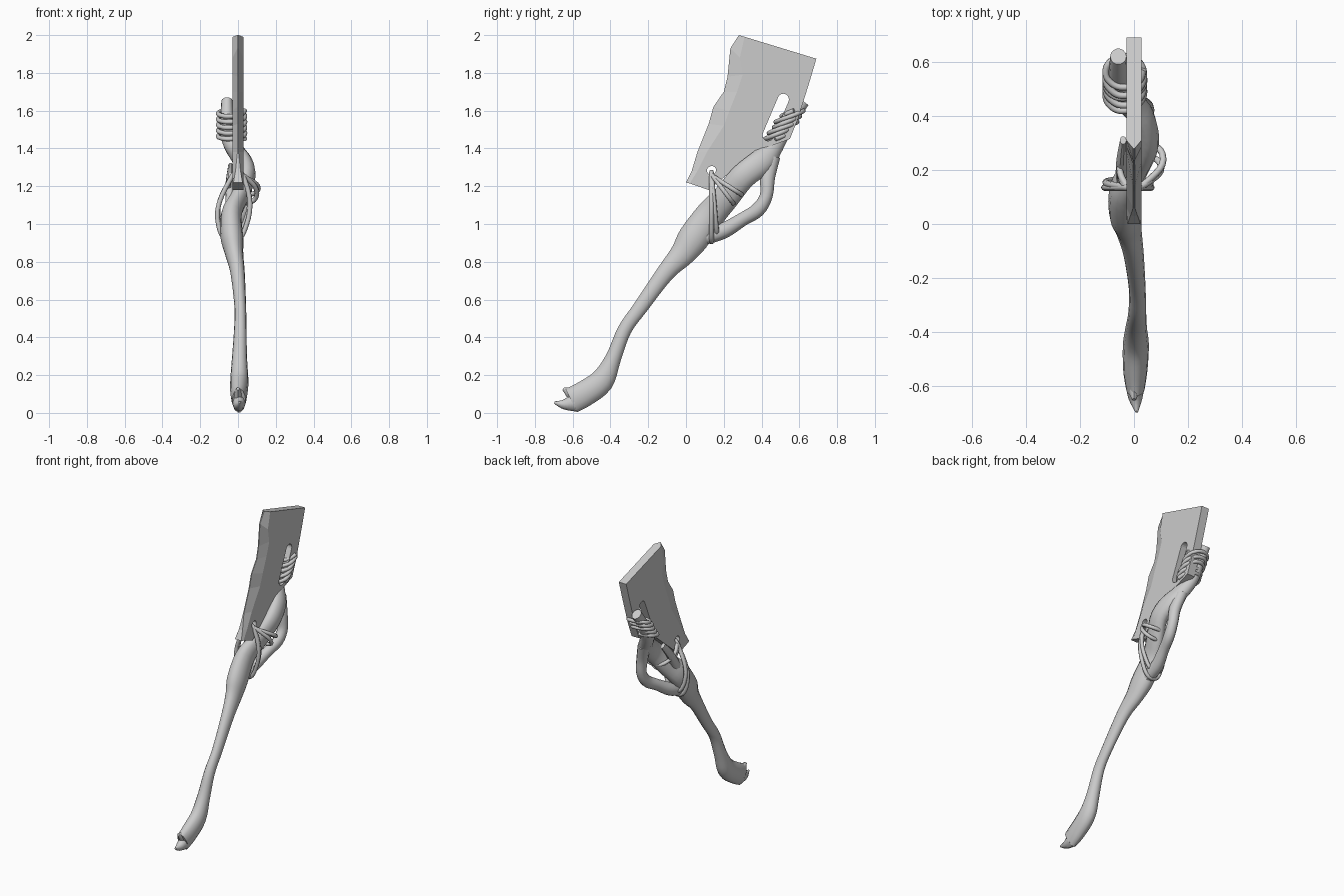
import bpy, bmesh, math
from mathutils import Vector

if "Cube" in bpy.data.objects:
    bpy.data.objects.remove(bpy.data.objects["Cube"])

grey = bpy.data.materials.new("plain_grey")
grey.use_nodes = True
grey.diffuse_color = (0.6, 0.6, 0.6, 1)
grey.node_tree.nodes["Principled BSDF"].inputs["Base Color"].default_value = (0.6, 0.6, 0.6, 1)


def add_object(name, data):
    ob = bpy.data.objects.new(name, data)
    bpy.context.collection.objects.link(ob)
    data.materials.append(grey)
    return ob


def mesh_from(name, bm):
    bmesh.ops.recalc_face_normals(bm, faces=bm.faces)
    me = bpy.data.meshes.new(name)
    bm.to_mesh(me)
    bm.free()
    return add_object(name, me)


def catmull(rows, steps):
    """Smoothly interpolate rows of numbers."""
    out = []
    for i in range(len(rows) - 1):
        a, b, c, d = (rows[min(max(i + k, 0), len(rows) - 1)] for k in (-1, 0, 1, 2))
        for s in range(steps):
            t = s / steps
            out.append([q + t / 2 * (r - p + t * (2*p - 5*q + 4*r - u + t * (3*q - p - 3*r + u)))
                        for p, q, r, u in zip(a, b, c, d)])
    return out + [list(rows[-1])]


def limb(name, rows, sides=14, steps=4):
    """Sweep ellipses along rows of x, y, z, half width in x, half width in profile."""
    rows = catmull(rows, steps)
    bm = bmesh.new()
    rings = []
    for i, (x, y, z, rx, rp) in enumerate(rows):
        p, q = rows[max(i - 1, 0)], rows[min(i + 1, len(rows) - 1)]
        along = Vector((0, q[1] - p[1], q[2] - p[2])).normalized()
        across = Vector((0, -along.z, along.y))
        ring = []
        for k in range(sides):
            a = 2 * math.pi * k / sides
            ring.append(bm.verts.new(Vector((x + rx * math.cos(a), y, z)) + across * rp * math.sin(a)))
        rings.append(ring)
    for r, s in zip(rings, rings[1:]):
        for k in range(sides):
            n = (k + 1) % sides
            bm.faces.new((r[k], r[n], s[n], s[k]))
    bm.faces.new(rings[0])
    bm.faces.new(rings[-1])
    ob = mesh_from(name, bm)
    bpy.ops.object.select_all(action='DESELECT')
    ob.select_set(True)
    bpy.context.view_layer.objects.active = ob
    bpy.ops.object.shade_smooth_by_angle(angle=math.radians(45))
    return ob


def rope(name, points, cyclic):
    cu = bpy.data.curves.new(name, 'CURVE')
    cu.dimensions = '3D'
    cu.bevel_depth = 0.0125
    cu.bevel_resolution = 2
    cu.resolution_u = 6
    cu.use_fill_caps = True
    sp = cu.splines.new('BEZIER')
    sp.bezier_points.add(len(points) - 1)
    for bp, co in zip(sp.bezier_points, points):
        bp.co = co
        bp.handle_left_type = bp.handle_right_type = 'AUTO'
    sp.use_cyclic_u = cyclic
    return add_object(name, cu)


# Wooden handle, from the knobbly foot to the tip lashed behind the blade
limb("handle", [
    (.005, -.608, .065, .035, .07), (.005, -.54, .1, .045, .07), (.007, -.445, .17, .048, .065),
    (.008, -.385, .29, .04, .043), (.012, -.325, .44, .033, .038), (.012, -.24, .56, .031, .04),
    (-.002, -.11, .74, .038, .049), (-.02, -.02, .84, .048, .068), (-.032, .04, .925, .06, .085),
    (-.035, .13, 1.05, .055, .08), (.005, .21, 1.14, .05, .073), (.045, .3, 1.25, .048, .07),
    (.025, .4, 1.33, .05, .07), (-.02, .455, 1.4, .05, .056), (-.052, .5, 1.47, .042, .046),
    (-.058, .55, 1.55, .036, .038), (-.058, .62, 1.65, .03, .036)])

# Broken foot: two splintered points
limb("foot_spike", [(.005, -.59, .055, .036, .05), (.005, -.645, .045, .026, .027),
                    (.01, -.697, .055, .005, .006)], 8)
limb("foot_splinter", [(0, -.6, .1, .03, .04), (0, -.65, .128, .008, .008)], 8, 2)

# Second branch leaving the handle and rejoining it
limb("fork_branch", [
    (-.03, .1, .93, .04, .04), (-.02, .2, .965, .04, .042), (.01, .3, 1.025, .034, .036),
    (.035, .38, 1.075, .034, .038), (.042, .425, 1.15, .033, .034), (.03, .432, 1.25, .036, .04),
    (0, .455, 1.36, .04, .045)], 12)

# Splint pressed against the far side of the blade
limb("splint", [(-.035, .13, 1.06, .03, .04), (-.045, .22, 1.2, .022, .03),
                (-.04, .31, 1.31, .012, .02)], 10)

# Blade rows: cutting edge, bevel line, spine (y, z each)
T = 0.028
blade_rows = [
    (.28, 2.0, .31, 1.991, .69, 1.875), (.235, 1.93, .285, 1.88, .665, 1.79),
    (.22, 1.78, .3, 1.79, .65, 1.74), (.2, 1.7, .27, 1.7, .625, 1.66),
    (.145, 1.62, .23, 1.6, .59, 1.55), (.12, 1.53, .2, 1.52, .55, 1.45),
    (.06, 1.38, .11, 1.38, .36, 1.38), (.03, 1.28, .06, 1.28, .24, 1.28),
    (0, 1.22, .02, 1.215, .12, 1.18)]
bm = bmesh.new()
loops = []
for i, (ey, ez, by, bz, sy, sz) in enumerate(blade_rows):
    e = .003 + .021 * max(0, i - 6) / 2
    loops.append([bm.verts.new(v) for v in (
        (e, ey, ez), (T, by, bz), (T, sy, sz), (-T, sy, sz), (-T, by, bz), (-e, ey, ez))])
for r, s in zip(loops, loops[1:]):
    for k in range(6):
        n = (k + 1) % 6
        bm.faces.new((r[k], r[n], s[n], s[k]))
for cap in (loops[0], loops[-1]):
    bm.faces.new((cap[0], cap[1], cap[4], cap[5]))
    bm.faces.new((cap[1], cap[2], cap[3], cap[4]))
blade = mesh_from("blade", bm)


def cut_slot(name, start, end, radius):
    """Cut a round-ended slot through the blade."""
    bm = bmesh.new()
    a = math.atan2(end[1] - start[1], end[0] - start[0])
    outline = []
    for centre, turn in ((end, -math.pi / 2), (start, math.pi / 2)):
        for k in range(9):
            t = a + turn + math.pi * k / 8.5
            outline.append((centre[0] + radius * math.cos(t), centre[1] + radius * math.sin(t)))
    face = bm.faces.new([bm.verts.new((-.1, y, z)) for y, z in outline])
    ext = bmesh.ops.extrude_face_region(bm, geom=[face])["geom"]
    bmesh.ops.translate(bm, verts=[g for g in ext if isinstance(g, bmesh.types.BMVert)], vec=(.2, 0, 0))
    cutter = mesh_from(name, bm)
    cutter.hide_render = True
    cutter.hide_set(True)
    cutter.display_type = 'WIRE'
    mod = blade.modifiers.new(name, 'BOOLEAN')
    mod.operation = 'DIFFERENCE'
    mod.solver = 'EXACT'
    mod.object = cutter
    bpy.context.view_layer.objects.active = blade
    bpy.ops.object.modifier_apply(modifier=name)
    bpy.data.objects.remove(cutter)


cut_slot("slot_cutter", (.435, 1.47), (.515, 1.66), .03)
cut_slot("hole_cutter", (.133, 1.283), (.137, 1.285), .022)

# Upper lashing: coils round the spine strip and the handle tip
coils = []
turns, per = 5, 8
for i in range(turns * per + 1):
    t = i / (turns * per)
    a = 2 * math.pi * i / per
    w = .066 + .006 * math.sin(3 * a / turns)
    coils.append((-.034 + .071 * math.cos(a), .472 + .1 * t + w * math.sin(a),
                  1.45 + .15 * t + .022 * math.sin(a)))
rope("upper_lashing", coils, False)

# Lower lashing: loops from the blade hole round the handle and its fork
for i, (cx, half, y, z) in enumerate((
        (-.03, .072, .135, .905), (-.03, .068, .165, .94),
        (.035, .062, .25, 1.11), (.035, .07, .295, 1.155))):
    top = Vector((0, .135, 1.275 - .006 * i))
    low = Vector((cx, y, z))
    pts = [top]
    for side in (1, -1):
        near = top.lerp(low, .12) + Vector((side * .04, 0, 0))
        far = top.lerp(low, .78)
        far.x = cx + side * half
        pts += [near, far, low] if side == 1 else [far, near]
    rope("lower_lashing_%d" % (i + 1), pts, True)
